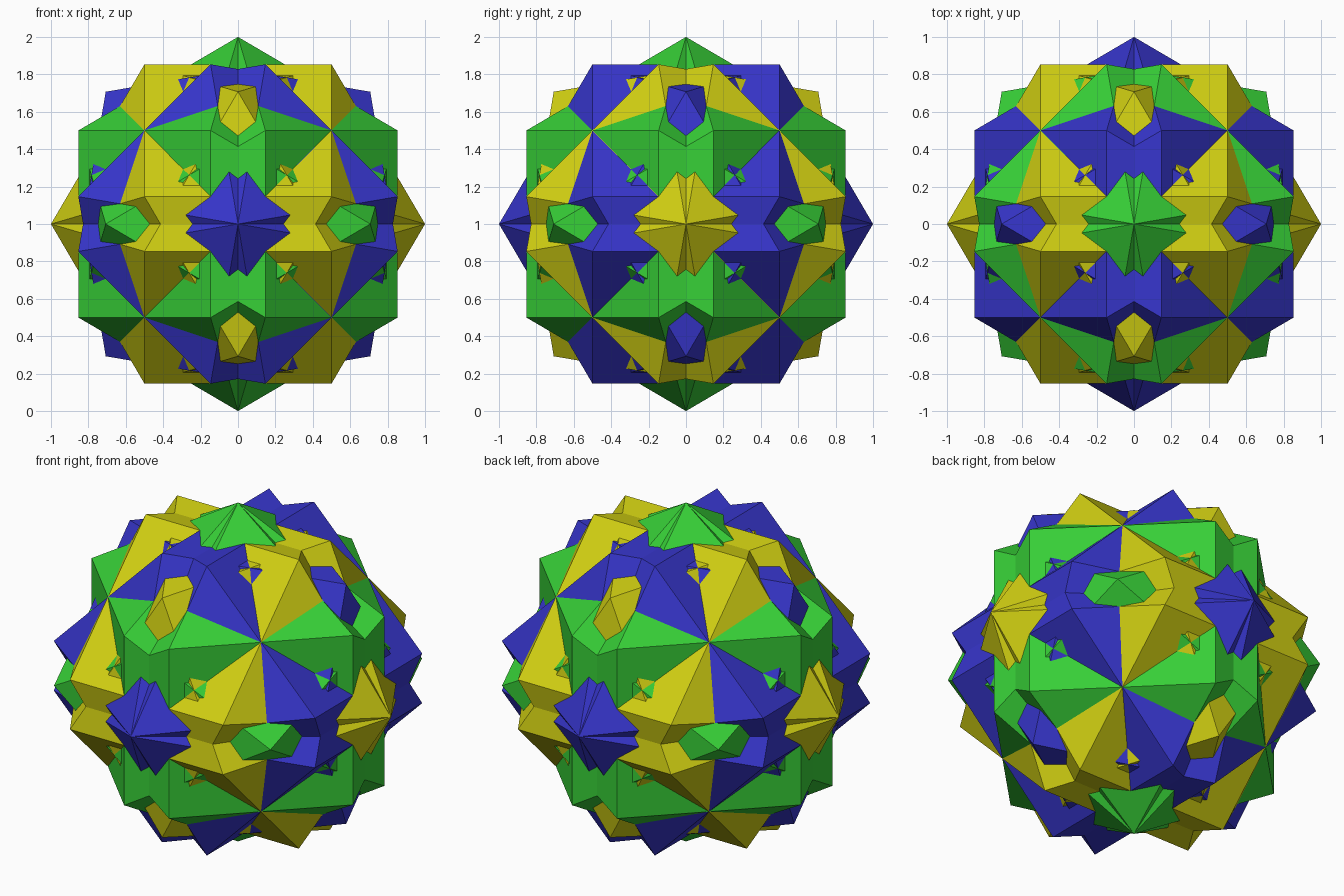
import bpy, bmesh, math
from mathutils import Matrix, Vector

if "Cube" in bpy.data.objects:
    bpy.data.objects.remove(bpy.data.objects["Cube"])


def material(name, rgb):
    mat = bpy.data.materials.new(name)
    mat.diffuse_color = (*rgb, 1)
    mat.use_nodes = True
    mat.node_tree.nodes["Principled BSDF"].inputs["Base Color"].default_value = mat.diffuse_color
    return mat


def cuboctahedron(name, turn, mat):
    """Unit-radius cuboctahedron: hull of a cube's edge midpoints, turned about the centre."""
    bm = bmesh.new()
    r = math.sqrt(0.5)
    for k in range(3):
        for a in (-r, r):
            for b in (-r, r):
                p = Vector((0, 0, 0))
                p[(k + 1) % 3], p[(k + 2) % 3] = a, b
                bm.verts.new(turn @ p)
    bmesh.ops.convex_hull(bm, input=bm.verts)
    # merge hull triangles into the square faces
    bmesh.ops.dissolve_limit(bm, angle_limit=0.02, verts=bm.verts, edges=bm.edges)
    bmesh.ops.recalc_face_normals(bm, faces=bm.faces)
    mesh = bpy.data.meshes.new(name)
    bm.to_mesh(mesh)
    bm.free()
    mesh.materials.append(mat)
    obj = bpy.data.objects.new(name, mesh)
    obj.location = (0, 0, 1)
    bpy.context.collection.objects.link(obj)


# One colour per main axis: each pair has its shared points on that axis
colours = [
    ("yellow", (0.63, 0.62, 0.006)),
    ("blue", (0.038, 0.036, 0.60)),
    ("green", (0.038, 0.62, 0.038)),
]

# Six interlocking solids, each a quarter turn about one diagonal two-fold axis
for k, (colour, rgb) in enumerate(colours):
    mat = material(colour, rgb)
    for sign, label in ((1, "a"), (-1, "b")):
        axis = Vector((0, 0, 0))
        axis[(k + 1) % 3], axis[(k + 2) % 3] = 1, sign
        turn = Matrix.Rotation(math.pi / 2, 3, axis.normalized())
        cuboctahedron(f"{colour}_cuboctahedron_{label}", turn, mat)
